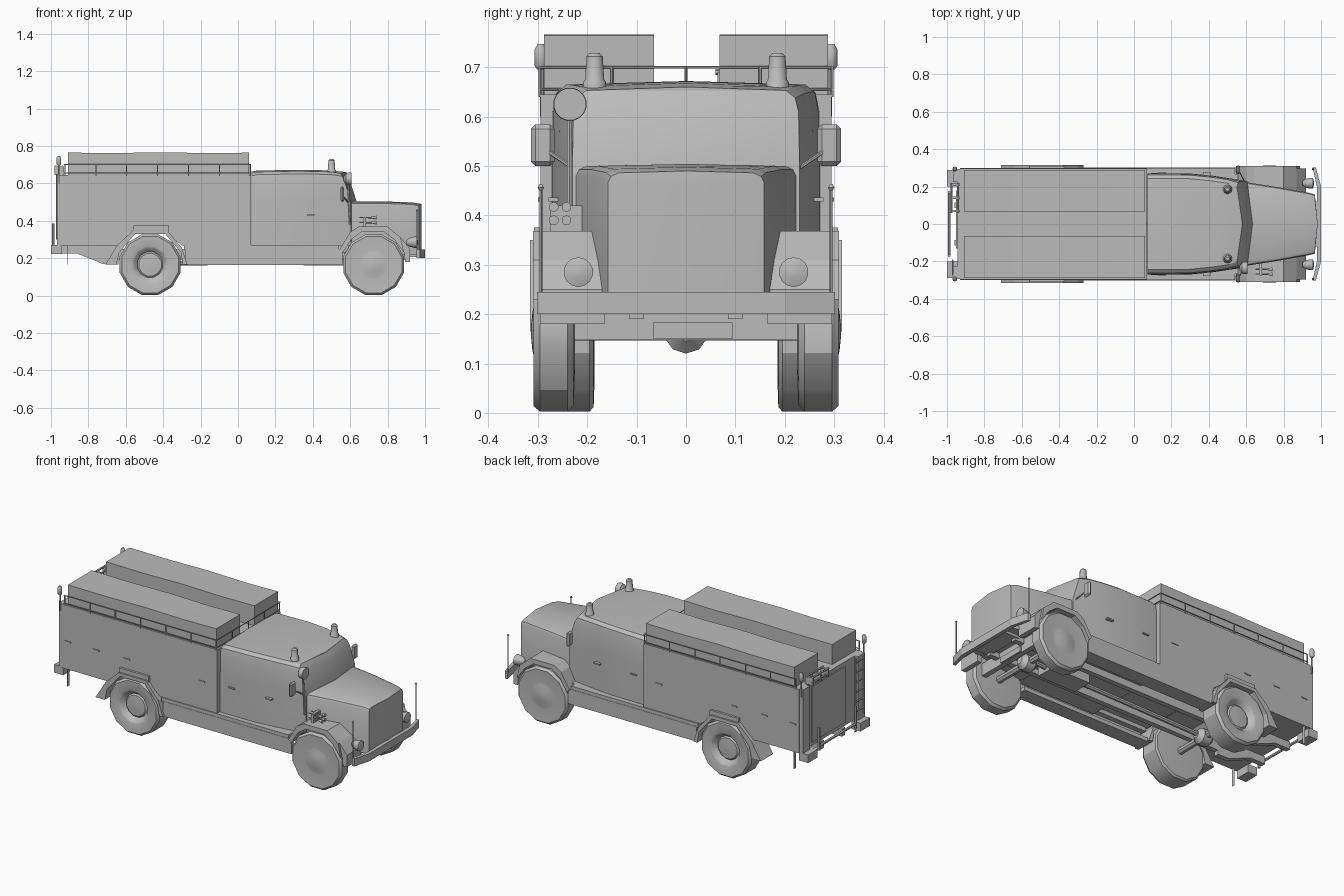
import bpy, bmesh, math
from mathutils import Vector

if bpy.data.objects.get("Cube"):
    bpy.data.objects.remove(bpy.data.objects["Cube"], do_unlink=True)

grey = bpy.data.materials.new("plain grey")
grey.use_nodes = True
grey.diffuse_color = (0.5, 0.5, 0.5, 1)
grey.node_tree.nodes["Principled BSDF"].inputs["Base Color"].default_value = (0.5, 0.5, 0.5, 1)


def make(name, verts, faces, smooth=None):
    bm = bmesh.new()
    vs = [bm.verts.new(v) for v in verts]
    for f in faces:
        bm.faces.new([vs[i] for i in f])
    bmesh.ops.recalc_face_normals(bm, faces=bm.faces)
    me = bpy.data.meshes.new(name)
    bm.to_mesh(me)
    bm.free()
    me.materials.append(grey)
    ob = bpy.data.objects.new(name, me)
    bpy.context.collection.objects.link(ob)
    if smooth:
        bpy.ops.object.select_all(action='DESELECT')
        ob.select_set(True)
        bpy.context.view_layer.objects.active = ob
        bpy.ops.object.shade_smooth_by_angle(angle=math.radians(smooth))
    return ob


def prism(name, outline, y0, y1):
    """Extrude an x-z outline from y0 to y1."""
    n = len(outline)
    verts = [(x, y, z) for y in (y0, y1) for x, z in outline]
    sides = [(i, (i + 1) % n, n + (i + 1) % n, n + i) for i in range(n)]
    return make(name, verts, sides + [range(n), range(n, 2 * n)])


def box(name, x, y, z):
    return prism(name, [(x[0], z[0]), (x[1], z[0]), (x[1], z[1]), (x[0], z[1])], y[0], y[1])


def lathe(name, base, axis, profile, sides, smooth=40):
    """Spin (radius, distance) pairs around an axis."""
    q = Vector(axis).to_track_quat('Z', 'Y')
    verts = []
    for r, d in profile:
        for k in range(sides):
            a = (k + 0.5) * math.tau / sides
            verts.append(Vector(base) + q @ Vector((r * math.cos(a), r * math.sin(a), d)))
    rows = len(profile)
    faces = [(j * sides + k, j * sides + (k + 1) % sides,
              (j + 1) * sides + (k + 1) % sides, (j + 1) * sides + k)
             for j in range(rows - 1) for k in range(sides)]
    faces += [range(sides), range((rows - 1) * sides, rows * sides)]
    return make(name, verts, faces, smooth)


def rod(name, a, b, r, sides=6):
    d = Vector(b) - Vector(a)
    return lathe(name, a, d, [(r, 0), (r, d.length)], sides)


def loft(name, halves, nose):
    """Skin mirrored half sections, closing the front with a central ridge."""
    n = len(halves[0])
    size = 2 * n - 1
    verts, faces = [], []
    for h in halves:
        verts += h + [(x, -y, z) for x, y, z in reversed(h[:-1])]
    for j in range(len(halves) - 1):
        for i in range(size):
            k = (i + 1) % size
            faces.append((j * size + i, j * size + k, (j + 1) * size + k, (j + 1) * size + i))
    faces.append(range(size))
    last = (len(halves) - 1) * size
    ridge = [len(verts) + i for i in range(n - 1)] + [last + n - 1]
    verts += [(x + nose, 0, z) for x, y, z in halves[-1][:-1]]
    for at in (lambda i: last + i, lambda i: last + size - 1 - i):
        for i in range(n - 2):
            faces.append((at(i), at(i + 1), ridge[i + 1], ridge[i]))
        faces.append((at(n - 2), ridge[n - 1], ridge[n - 2]))
    faces.append((last, ridge[0], last + size - 1))
    return make(name, verts, faces, 30)


# Equipment body with wheel notches
prism("equipment_body", [(-.945, .268), (-.64, .268), (-.56, .335), (-.38, .335), (-.3, .268),
                         (.07, .268), (.07, .645), (-.945, .645)], -.295, .295)


# Cab with sloping split windscreen
def cab_half(xs, w, top):
    pts = [(w, .25), (w, .5), (w - .002, .61), (w - .009, top - .022), (w - .028, top - .007), (0, top)]
    return [(x, y, z) for x, (y, z) in zip(xs, pts)]


loft("cab", [cab_half([.073] * 6, .27, .662), cab_half([.1] * 6, .272, .668),
             cab_half([.3] * 6, .27, .672), cab_half([.42] * 6, .258, .671),
             cab_half([.5] * 6, .246, .668),
             cab_half([.605, .605, .57, .558, .55, .58], .23, .66)], .03)


# Bonnet narrowing to a ridged grille
def bonnet_half(x, w, top, nose=0):
    return [(x, w, .22), (x, w, top - .024), (x, w - .006, top - .011),
            (x, w - .022, top - .004), (x + nose, 0, top)]


loft("bonnet", [bonnet_half(.57, .228, .504), bonnet_half(.75, .2, .504), bonnet_half(.93, .168, .498),
                bonnet_half(.967, .158, .49, .015)], .015)
box("cab_floor", (.05, .62), (-.268, .268), (.23, .27))

# Roof cargo boxes with a gently uneven lid
for s, inner in ((1, .068), (-1, .065)):
    lid = [(.06, .764), (-.15, .761), (-.4, .766), (-.65, .762), (-.91, .764)]
    prism("roof_box", [(-.91, .645), (.06, .645)] + lid, s * inner, s * .288)

# Roof railing
for z in (.70, .655):
    for s in (1, -1):
        rod("side_rail", (-.93, s * .296, z), (.068, s * .296, z), .003)
    rod("front_rail", (.068, -.296, z), (.068, .296, z), .0025)
for i in range(7):
    for s in (1, -1):
        x = -.925 + i * .165
        rod("rail_post", (x, s * .296, .64), (x, s * .296, .70), .003)
for y in (-.15, 0, .15):
    rod("front_rail_post", (.068, y, .64), (.068, y, .70), .003)

fender_outer = [(.545, .25), (.6, .34), (.645, .368), (.8, .368), (.87, .31), (.92, .25), (.92, .18)]
fender_inner = [(.893, .18), (.888, .23), (.835, .3), (.78, .34), (.66, .34), (.605, .3), (.562, .23)]
arch_outer = [(-.71, .165), (-.645, .27), (-.56, .35), (-.38, .35), (-.3, .255), (-.27, .165)]
arch_inner = [(-.295, .165), (-.305, .23), (-.39, .33), (-.55, .33), (-.635, .23), (-.65, .165)]
front_tyre = [(.1, .225), (.155, .228), (.168, .24), (.168, .296), (.156, .309), (.08, .304),
              (.068, .305), (.04, .311), (.01, .314)]
rear_tyre = [(.1, .185), (.158, .187), (.168, .195), (.168, .292), (.156, .307), (.1, .305),
             (.09, .3), (.07, .275), (.062, .282), (.01, .286)]

for s in (1, -1):
    # Wheels and arches
    lathe("front_wheel", (.725, 0, .165), (0, s, 0), front_tyre, 12, 30)
    lathe("rear_wheel", (-.47, 0, .165), (0, s, 0), rear_tyre, 12, 30)
    prism("front_fender", fender_outer + fender_inner, s * .165, s * .296)
    prism("front_fender_lip", fender_outer[:-2] + fender_inner[1:], s * .29, s * .31)
    prism("rear_arch", arch_outer + arch_inner, s * .2, s * .316)
    box("arch_cap", (-.56, -.37), (s * .28, s * .308), (.34, .375))
    # Side steps and thin rear flaps
    box("side_step", (-.28, .56), (s * .215, s * .302), (.162, .185))
    box("side_skirt", (-.28, .56), (s * .28, s * .302), (.17, .25))
    box("sill", (-.29, .54), (s * .25, s * .3), (.245, .27))
    box("rear_flap", (-.912, -.91), (s * .275, s * .294), (.165, .27))
    # Chassis rails with a tapered tail
    box("chassis_rail", (-.64, .9), (s * .085, s * .115), (.19, .25))
    prism("chassis_tail", [(-.96, .225), (-.86, .225), (-.72, .168), (-.64, .165), (-.64, .27),
                           (-.96, .27)], s * .085, s * .115)
    # Headlights
    lathe("headlight", (.9, s * .218, .285), (1, 0, 0),
          [(.01, 0), (.023, .015), (.03, .042), (.03, .056), (.01, .062)], 14)
    # Corner marker rods
    rod("marker_rod", (.957, s * .294, .24), (.957, s * .294, .452), .003)
    lathe("marker_knob", (.957, s * .294, .45), (0, 0, 1), [(.003, 0), (.007, .006), (.003, .013)], 8)
    # Beacons
    lathe("beacon", (.5, s * .185, .65), (0, 0, 1),
          [(.025, 0), (.024, .02), (.02, .025), (.017, .072), (.01, .079)], 12)
    # Mirrors
    mirror = box("mirror", (.548, .568), (s * .266, s * .314), (.5, .584))
    mirror.modifiers.new("round", 'BEVEL').width = .009
    rod("mirror_arm", (.56, s * .287, .535), (.59, s * .228, .495), .004)
    # Rear lamps, pillars and step bumpers
    rod("rear_lamp_pole", (-.958, s * .292, .6), (-.958, s * .292, .7), .004)
    lathe("rear_lamp", (-.958, s * .294, .695), (0, 0, 1),
          [(.007, 0), (.013, .008), (.013, .04), (.006, .052)], 10)
    box("rear_pillar", (-.967, -.94), (s * .225, s * .29), (.27, .645))
    box("rear_bumper", (-1, -.94), (s * .2, s * .288), (.222, .27))
    rod("rear_frame_post", (-.988, s * .17, .25), (-.988, s * .17, .385), .008)
    # Door handles
    for x in (-.905, -.72, -.52, -.03):
        box("locker_handle", (x - .02, x + .02), (s * .29, s * .3), (.428, .436))
    for x in (.15, .39):
        box("cab_handle", (x - .02, x + .02), (s * .25, s * .278), (.428, .436))

# Front bumper swept back at the ends
half = [(.955, .302), (.978, .2), (.978, 0)]
outer = [(.972, .302), (1, .2), (1, 0)]
inside = half + [(x, -y) for x, y in half[-2::-1]]
outside = outer + [(x, -y) for x, y in outer[-2::-1]]
loop = inside + outside[::-1]
n = len(loop)
make("front_bumper", [(x, y, z) for z in (.2, .245) for x, y in loop],
     [(i, (i + 1) % n, n + (i + 1) % n, n + i) for i in range(n)]
     + [(o + i, o + i + 1, o + n - 2 - i, o + n - 1 - i) for o in (0, n) for i in range(4)])
box("bumper_bracket", (.88, .98), (-.12, .12), (.205, .24))
box("front_crossmember", (.81, .84), (-.228, .228), (.148, .22))
box("front_plate", (.84, .85), (-.066, .094), (.15, .183))

# Axles and drive shaft
for x in (.725, -.47):
    rod("axle", (x, -.25, .165), (x, .25, .165), .02, 8)
    lathe("differential", (x - .05, 0, .165), (1, 0, 0), [(.02, 0), (.045, .025), (.045, .075), (.02, .1)], 10)
rod("drive_shaft", (-.45, 0, .17), (.72, 0, .19), .014, 8)
box("gearbox", (.35, .6), (-.06, .06), (.16, .25))

# Search light and mast on the right side
lathe("search_light", (.565, -.235, .625), (1, 0, 0), [(.012, 0), (.03, .012), (.034, .03), (.033, .042)], 16)
rod("light_mast", (.6, -.236, .38), (.59, -.236, .6), .006)

# Signal horns
for y in (-.268, -.242):
    for z in (.39, .417):
        lathe("horn", (.65, y, z), (1, 0, 0), [(.003, 0), (.004, .06), (.01, .09)], 10)
box("horn_bracket", (.67, .685), (-.275, -.2), (.36, .42))

# Rear frame, door panel, ladder and hose rack
rod("rear_frame_bar", (-.988, -.17, .275), (-.988, .17, .275), .008)
box("rear_door", (-.951, -.94), (-.13, .18), (.29, .62))
for y in (-.275, -.195):
    rod("ladder_rail", (-.97, y, .3), (-.97, y, .65), .005)
for i in range(6):
    rod("ladder_rung", (-.97, -.275, .33 + i * .058), (-.97, -.195, .33 + i * .058), .005)
for x, z in ((-.975, .66), (-.975, .69), (-.94, .69)):
    rod("hose_rack_bar", (x, .06, z), (x, .22, z), .006)
for y in (.07, .14, .21):
    box("hose_rack_bracket", (-.98, -.93), (y - .006, y + .006), (.645, .69))
